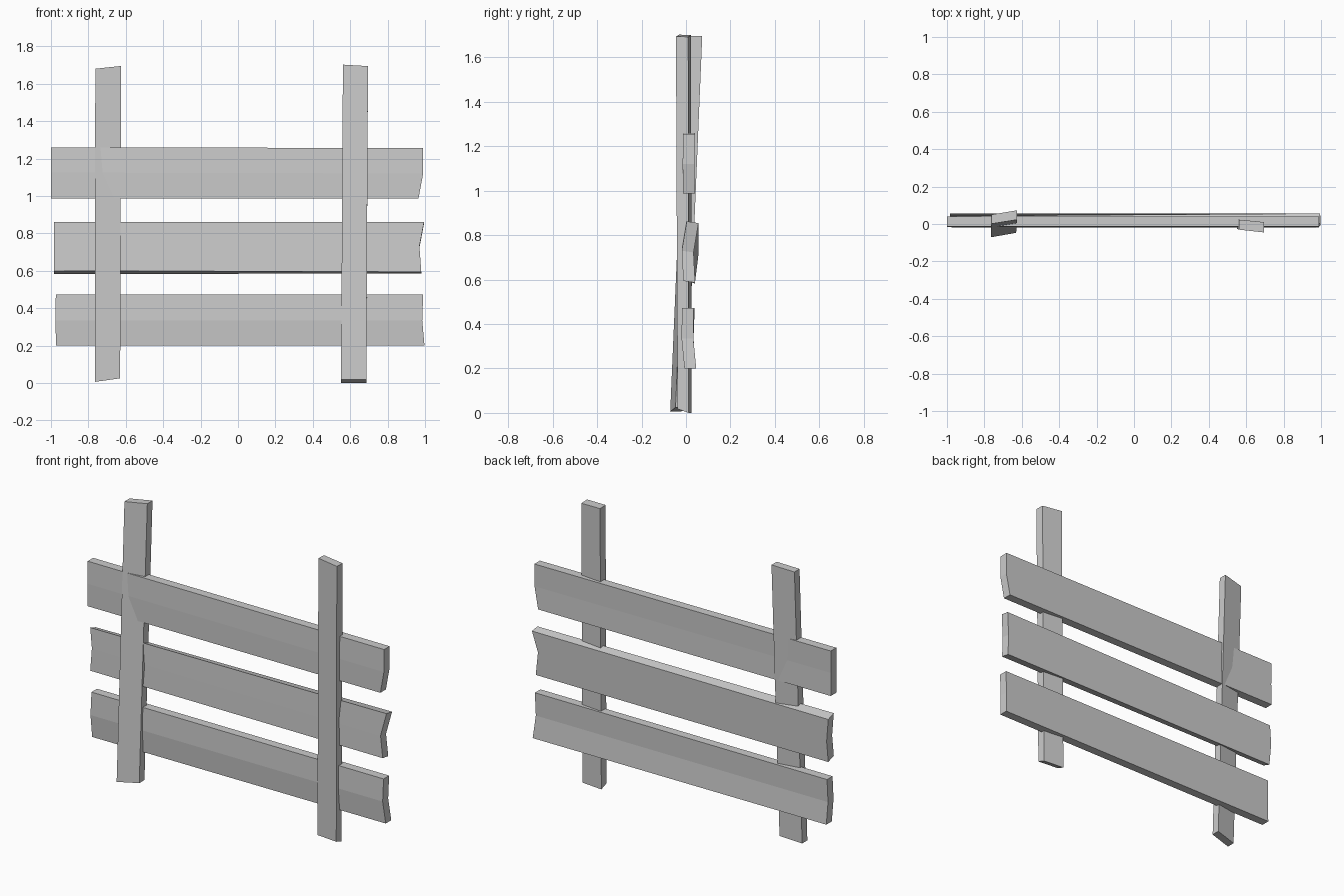
import bpy, bmesh


def loft(name, start, end):
    """Solid skinned between two matching end outlines."""
    bm = bmesh.new()
    a = [bm.verts.new(p) for p in start]
    b = [bm.verts.new(p) for p in end]
    n = len(a)
    for i in range(n):
        j = (i + 1) % n
        bm.faces.new((a[i], a[j], b[j], b[i]))
    if n == 6:  # bent board end: upper and lower quads
        for r in (a, b):
            bm.faces.new((r[0], r[1], r[4], r[5]))
            bm.faces.new((r[1], r[2], r[3], r[4]))
    else:
        bm.faces.new(a)
        bm.faces.new(b)
    bmesh.ops.recalc_face_normals(bm, faces=bm.faces)
    mesh = bpy.data.meshes.new(name)
    bm.to_mesh(mesh)
    bm.free()
    obj = bpy.data.objects.new(name, mesh)
    bpy.context.collection.objects.link(obj)


def board_end(rows, thick=0.053, drop=0.0):
    """rows: (x, front y, z) for the top, middle and bottom of one end."""
    back = [(x, y + thick, z - drop) for x, y, z in reversed(rows)]
    return list(rows) + back


# Horizontal boards, each slightly bent along its middle
loft("top_board",
     board_end([(-1.0, -0.013, 1.26), (-1.0, -0.017, 1.125), (-1.0, -0.013, 0.987)]),
     board_end([(0.99, -0.013, 1.256), (0.99, -0.015, 1.12), (0.965, -0.013, 0.987)]))
loft("middle_board",
     board_end([(-0.985, -0.01, 0.86), (-0.983, 0.003, 0.73), (-0.983, -0.013, 0.6)], drop=0.018),
     board_end([(0.995, 0.003, 0.862), (0.97, -0.019, 0.73), (0.98, -0.012, 0.594)], drop=0.008))
loft("bottom_board",
     board_end([(-0.974, -0.014, 0.473), (-0.977, -0.019, 0.335), (-0.972, -0.01, 0.2)]),
     board_end([(0.99, -0.018, 0.473), (0.985, -0.02, 0.335), (0.997, -0.007, 0.2)]))

# Upright posts: left one leans back, right one is nearly plumb
loft("left_post",
     [(-0.765, -0.071, 0.006), (-0.63, -0.047, 0.025), (-0.63, 0.003, 0.025), (-0.765, -0.021, 0.006)],
     [(-0.763, 0.001, 1.68), (-0.625, 0.023, 1.695), (-0.625, 0.073, 1.695), (-0.763, 0.05, 1.68)])
loft("right_post",
     [(0.551, -0.025, 0.018), (0.686, -0.038, 0.018), (0.686, 0.012, 0.0), (0.551, 0.025, 0.0)],
     [(0.561, -0.03, 1.702), (0.695, -0.045, 1.694), (0.695, 0.01, 1.692), (0.561, 0.023, 1.70)])
